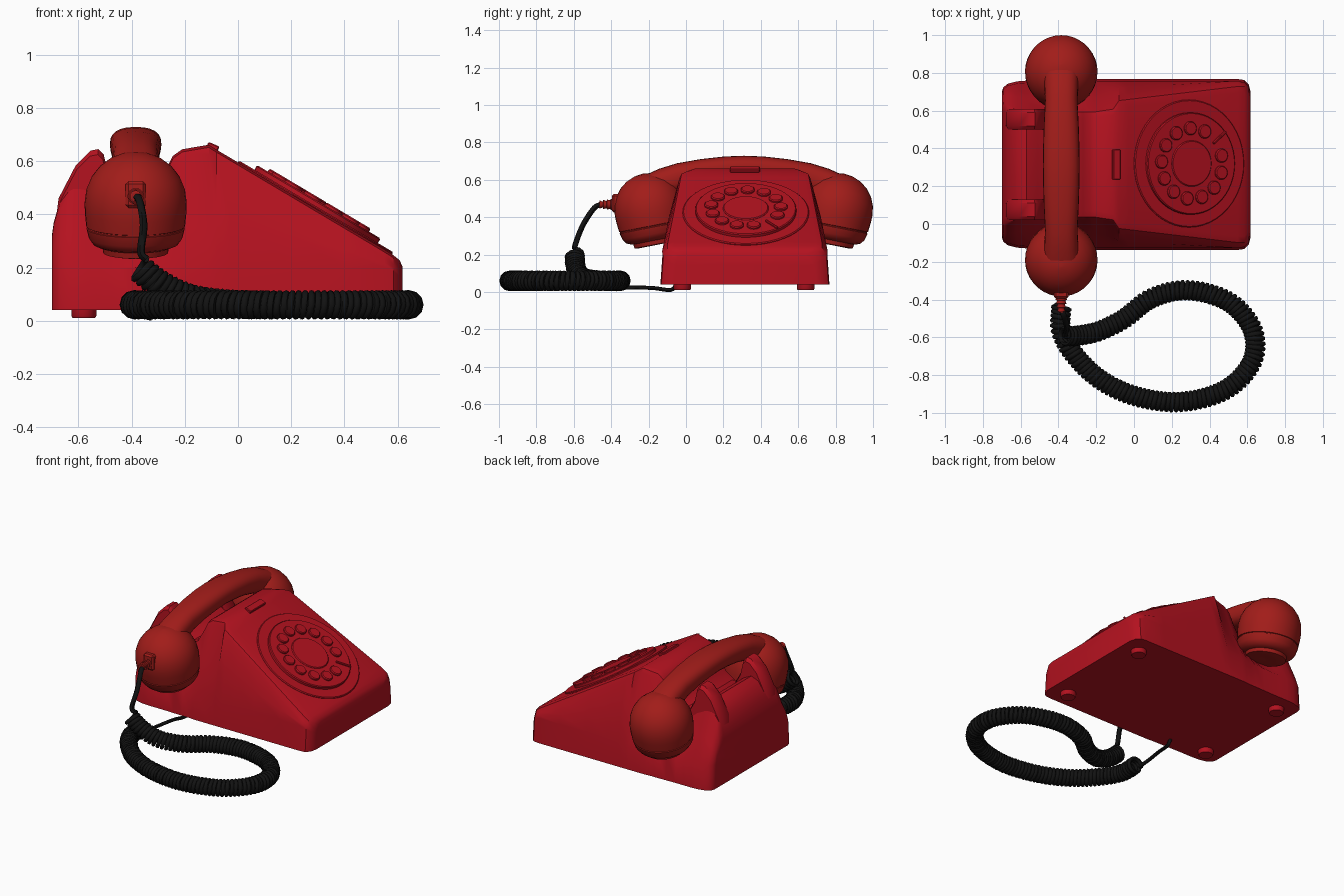
import bpy, bmesh, math
from mathutils import Vector, Matrix

if "Cube" in bpy.data.objects:
    bpy.data.objects.remove(bpy.data.objects["Cube"])

Y0 = 0.315                       # body centre line in y
HX = -0.385                      # handset centre line in x


def material(name, rgb):
    m = bpy.data.materials.new(name)
    m.diffuse_color = (*rgb, 1)
    m.use_nodes = True
    m.node_tree.nodes["Principled BSDF"].inputs["Base Color"].default_value = m.diffuse_color
    return m


RED = material("red_shell", (0.46, 0.006, 0.014))
DARK = material("red_handset", (0.36, 0.012, 0.010))
BLACK = material("black_cord", (0.006, 0.006, 0.006))


def finish(ob, mat, angle=35):
    ob.data.materials.append(mat)
    bpy.ops.object.select_all(action='DESELECT')
    ob.select_set(True)
    bpy.context.view_layer.objects.active = ob
    if ob.type == 'CURVE':
        bpy.ops.object.convert(target='MESH')
    bpy.ops.object.shade_smooth_by_angle(angle=math.radians(angle))
    return ob


def from_bmesh(name, bm, mat, angle=35):
    bmesh.ops.recalc_face_normals(bm, faces=bm.faces)
    me = bpy.data.meshes.new(name)
    bm.to_mesh(me)
    bm.free()
    ob = bpy.data.objects.new(name, me)
    bpy.context.collection.objects.link(ob)
    return finish(ob, mat, angle)


def loft(name, rings, mat, matrix=Matrix(), angle=35):
    bm = bmesh.new()
    loops = [[bm.verts.new(matrix @ Vector(p)) for p in r] for r in rings]
    n = len(loops[0])
    for a, b in zip(loops, loops[1:]):
        for i in range(n):
            bm.faces.new((a[i], a[(i + 1) % n], b[(i + 1) % n], b[i]))
    bm.faces.new(loops[0])
    bm.faces.new(loops[-1])
    return from_bmesh(name, bm, mat, angle)


def lathe(name, profile, mat, matrix=Matrix(), n=32, angle=35):
    rings = [[(r * math.cos(2 * math.pi * i / n), r * math.sin(2 * math.pi * i / n), z)
              for i in range(n)] for r, z in profile]
    return loft(name, rings, mat, matrix, angle)


def disc(name, r, h0, h1, mat, matrix, n=32, bev=0.005):
    return lathe(name, [(r, h0), (r, h1 - bev), (r - bev, h1)], mat, matrix, n)


def box(name, size, mat, matrix, bev=0.004):
    bm = bmesh.new()
    bmesh.ops.create_cube(bm, size=1, matrix=matrix @ Matrix.Diagonal((*size, 1)))
    bmesh.ops.bevel(bm, geom=bm.edges[:], offset=bev, segments=1, affect='EDGES')
    return from_bmesh(name, bm, mat)


def smooth_path(points, steps=24):
    p = [Vector(q) for q in points]
    p = [2 * p[0] - p[1]] + p + [2 * p[-1] - p[-2]]
    out = []
    for a, b, c, d in zip(p, p[1:], p[2:], p[3:]):
        for k in range(steps):
            t = k / steps
            out.append(0.5 * (2 * b + (c - a) * t + (2 * a - 5 * b + 4 * c - d) * t * t
                              + (3 * b - a - 3 * c + d) * t ** 3))
    return out + [p[-2]]


def tube(name, pts, r, mat):
    cu = bpy.data.curves.new(name, 'CURVE')
    cu.dimensions = '3D'
    cu.bevel_depth = r
    cu.bevel_resolution = 1
    cu.use_fill_caps = True
    s = cu.splines.new('POLY')
    s.points.add(len(pts) - 1)
    for q, v in zip(s.points, pts):
        q.co = (*v, 1)
    ob = bpy.data.objects.new(name, cu)
    bpy.context.collection.objects.link(ob)
    return finish(ob, mat, 60)


# body: cross-sections (x, top height, top half width, middle half width, inset)
def slope(x):
    return 0.655 - 0.594 * (x + 0.1)


def wall(z):
    return 0.435 - 0.2 * (z - 0.22)


stations = [(-0.70, 0.32, 0.33, 0.36, 0.07), (-0.693, 0.37, 0.33, 0.37, 0.045),
            (-0.67, 0.45, 0.32, 0.37, 0.025), (-0.62, 0.52, 0.30, 0.36, 0.012),
            (-0.57, 0.54, 0.29, 0.345, 0.008), (-0.51, 0.51, 0.29, 0.34, 0.008),
            (-0.45, 0.46, 0.29, 0.34, 0.008), (-0.385, 0.44, 0.29, 0.34, 0.006),
            (-0.32, 0.48, 0.29, 0.34, 0.004), (-0.27, 0.57, 0.29, 0.345, 0.004),
            (-0.245, 0.62, 0.29, 0.35, 0.002), (-0.21, 0.645, 0.29, 0.36, 0.0),
            (-0.11, 0.662, 0.305, 0.385, 0.0)]
stations += [(x, slope(x), wall(slope(x)), 0.01 + (0.44 + wall(slope(x))) / 2, 0)
             for x in (-0.08, -0.03, 0.05, 0.2, 0.4, 0.55)]
stations += [(0.585, 0.246, 0.425, 0.43, 0.005), (0.608, 0.228, 0.40, 0.405, 0.03),
             (0.618, 0.205, 0.365, 0.37, 0.07)]
rings = []
for x, zt, wt, wm, inset in stations:
    zs = min(0.2, zt - 0.06)
    half = [(0.452 - inset, 0.04), (0.441 - inset, zs), (wm, (zs + zt - 0.03) / 2),
            (wt, zt - 0.035), (wt - 0.012, zt - 0.01), (wt - 0.045, zt)]
    rings.append([(x, Y0 + w, z) for w, z in half] + [(x, Y0 - w, z) for w, z in half[::-1]])
loft("body", rings, RED)

# cradle prongs
prong = [(-0.695, 0.30), (-0.675, 0.46), (-0.61, 0.585), (-0.555, 0.64), (-0.525, 0.646),
         (-0.505, 0.625), (-0.485, 0.54), (-0.43, 0.44), (-0.43, 0.30)]
for side in (-1, 1):
    yc = Y0 + side * 0.24
    rr = []
    for dy, s in ((-0.055, 0.94), (-0.035, 1), (0.035, 1), (0.055, 0.94)):
        rr.append([(-0.56 + (x + 0.56) * s, yc + dy, 0.3 + (z - 0.3) * s) for x, z in prong])
    loft("cradle_prong", rr, RED)

# feet
for x in (-0.58, 0.50):
    for y in (-0.02, 0.64):
        lathe("foot", [(0.042, 0.01), (0.047, 0.018), (0.047, 0.06)], RED,
              Matrix.Translation((x, y, 0)), 20)

# dial on the sloping face
D = Matrix.Translation((0.29, Y0 + 0.005, slope(0.29))) @ Matrix.Rotation(math.atan(0.594), 4, 'Y')
disc("dial_base", 0.338, -0.03, 0.008, RED, D, 48)
disc("dial_ring", 0.27, 0, 0.028, RED, D, 48)
disc("dial_centre", 0.122, 0, 0.034, RED, D, 40)
for i in range(12):
    a = math.radians(65 + 28 * i)
    disc("dial_button", 0.037, 0.02, 0.041, RED,
         D @ Matrix.Translation((0.187 * math.cos(a), 0.187 * math.sin(a), 0)), 18)
box("finger_stop", (0.10, 0.014, 0.025), RED,
    D @ Matrix.Rotation(math.radians(39), 4, 'Z') @ Matrix.Translation((0.22, 0, 0.026)))
# small plate on the ridge
box("ridge_plate", (0.045, 0.16, 0.02), RED, Matrix.Translation((-0.094, Y0, 0.655))
    @ Matrix.Rotation(0.4, 4, 'Y'))

# handset handle: rounded sections (offset, height, half width, half thickness)
arc = [(0.50, 0.545, 0.10, 0.085), (0.43, 0.583, 0.09, 0.08), (0.34, 0.617, 0.086, 0.074),
       (0.22, 0.643, 0.092, 0.069), (0.1, 0.658, 0.096, 0.067)]
arc = [(-d, z, w, t) for d, z, w, t in arc] + [(0, 0.663, 0.097, 0.066)] + arc[::-1]
rings = []
for d, z, w, t in arc:
    tilt = -d * 0.75
    ring = []
    for i in range(24):
        a = 2 * math.pi * i / 24
        c, s = math.cos(a), math.sin(a)
        u = w * math.copysign(abs(c) ** 0.8, c)
        v = t * math.copysign(abs(s) ** 0.8, s)
        ring.append((HX + u, 0.31 + d - v * math.sin(tilt), z + v * math.cos(tilt)))
    rings.append(ring)
loft("handset_handle", rings, DARK, angle=50)

# handset cups with screw caps
R = 0.192
dome = [(R * math.cos(math.radians(a)), R * math.sin(math.radians(a)))
        for a in (89, 75, 60, 45, 30, 15, 0)]
dome += [(0.191, -0.04), (0.186, -0.09), (0.181, -0.092), (0.181, -0.097), (0.185, -0.099),
         (0.176, -0.135), (0.160, -0.158), (0.135, -0.168), (0.125, -0.170),
         (0.122, -0.192), (0.105, -0.196), (0.02, -0.188)]
for y, side in ((-0.192, 1), (0.808, -1)):
    M = Matrix.Translation((HX, y, 0.445)) @ Matrix.Rotation(side * math.radians(11), 4, 'X')
    lathe("handset_cup", dome, DARK, M, 36)

# cord plug on the front cup
box("plug_block", (0.075, 0.06, 0.10), DARK, Matrix.Translation((HX, -0.365, 0.475)), 0.01)
ribs = [(0.034, 0)]
for i in range(5):
    r = 0.034 - 0.003 * i
    ribs += [(r, 0.02 * i + 0.012), (r - 0.008, 0.02 * i + 0.014), (r - 0.008, 0.02 * i + 0.019)]
lathe("plug_sleeve", ribs, DARK, Matrix.Translation((HX, -0.37, 0.468))
      @ Matrix.Rotation(math.radians(90), 4, 'X'), 16)

# coiled cord: helix wound along a smooth looping path
path = smooth_path([(-0.385, -0.44, 0.06), (-0.385, -0.57, 0.06), (-0.31, -0.70, 0.06),
                    (-0.17, -0.83, 0.06), (0.02, -0.915, 0.06), (0.25, -0.942, 0.06),
                    (0.48, -0.88, 0.06), (0.62, -0.74, 0.06), (0.635, -0.58, 0.06),
                    (0.54, -0.44, 0.06), (0.40, -0.37, 0.06), (0.24, -0.352, 0.06),
                    (0.08, -0.40, 0.06), (-0.05, -0.50, 0.065), (-0.18, -0.565, 0.085),
                    (-0.29, -0.59, 0.135), (-0.375, -0.595, 0.20)])
lengths = [0]
for a, b in zip(path, path[1:]):
    lengths.append(lengths[-1] + (b - a).length)
PITCH, STEPS = 0.024, 12
total = int(lengths[-1] / PITCH * STEPS)
helix, j = [], 0
for k in range(total):
    s = k * PITCH / STEPS
    while j < len(path) - 2 and lengths[j + 1] < s:
        j += 1
    t = (path[j + 1] - path[j]).normalized()
    c = path[j] + t * (s - lengths[j])
    side = t.cross(Vector((0, 0, 1))).normalized()
    up = side.cross(t)
    a = 2 * math.pi * k / STEPS
    helix.append(c + 0.043 * (side * math.cos(a) + up * math.sin(a)))
tube("coiled_cord", helix, 0.0125, BLACK)

# straight cord leads to the handset and to the underside of the body
tube("handset_lead", smooth_path([(HX, -0.45, 0.468), (-0.37, -0.49, 0.45), (-0.355, -0.55, 0.36),
                                  (-0.365, -0.59, 0.26), helix[-1]], 6), 0.015, BLACK)
tube("body_lead", smooth_path([helix[0], (-0.385, -0.40, 0.03), (-0.37, -0.30, 0.025),
                               (-0.35, -0.18, 0.022), (-0.33, -0.08, 0.012),
                               (-0.33, -0.05, 0.05)], 6), 0.011, BLACK)
